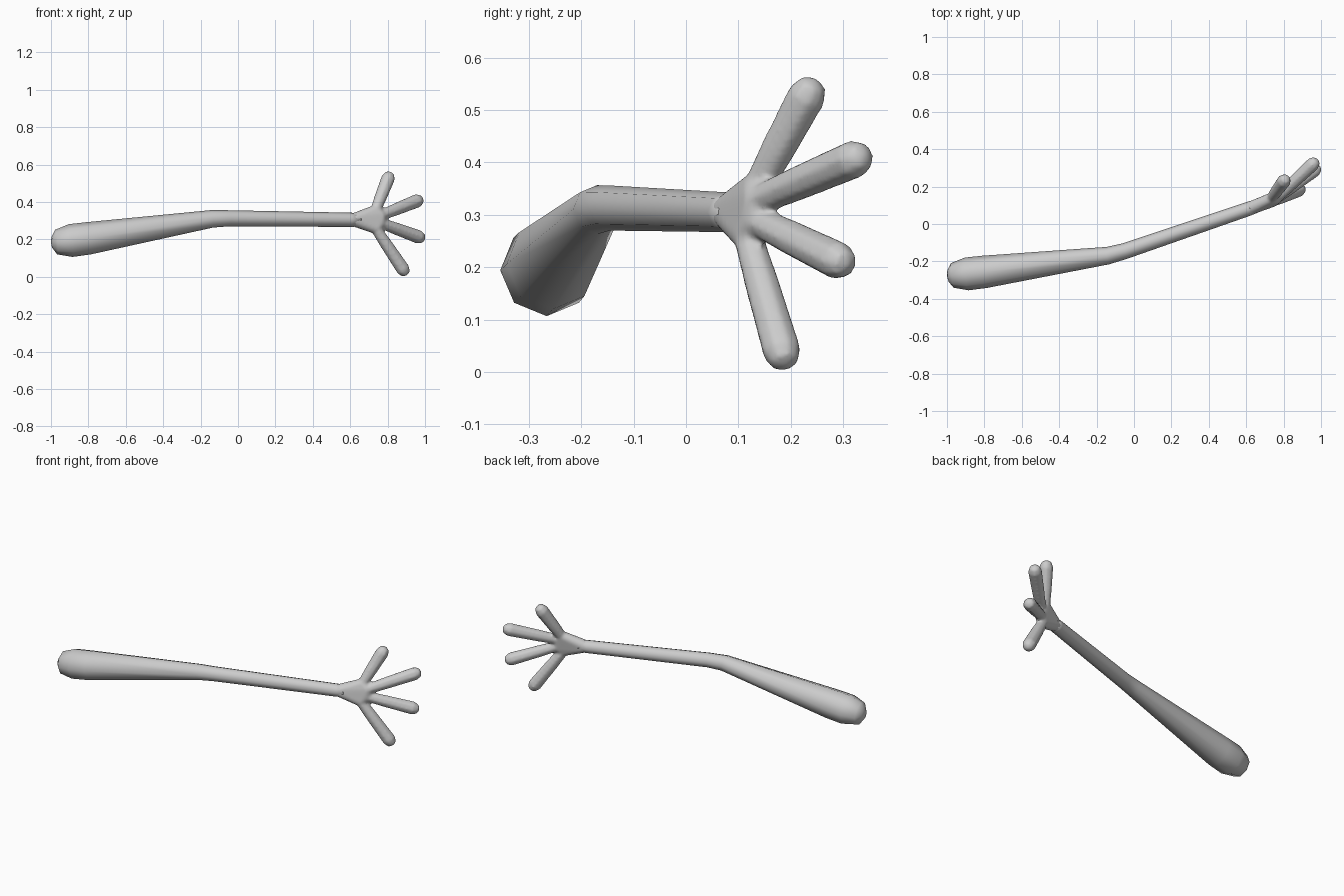
import bpy, bmesh, math
from mathutils import Vector, Matrix

if "Cube" in bpy.data.objects:
    bpy.data.objects.remove(bpy.data.objects["Cube"])

SIDES = 8


def tube(bm, stations):
    """Loft rings through (centre, radius); radius 0 makes a pole."""
    pts = [Vector(c) for c, r in stations]
    rings = []
    for i, (c, r) in enumerate(stations):
        if r == 0:
            rings.append([bm.verts.new(c)])
            continue
        d = (pts[min(i + 1, len(pts) - 1)] - pts[max(i - 1, 0)]).normalized()
        side = d.cross(Vector((0, 0, 1))).normalized()
        up = side.cross(d)
        rings.append([bm.verts.new(pts[i] + r * (math.cos(a) * up + math.sin(a) * side))
                      for a in (k * math.tau / SIDES for k in range(SIDES))])
    for a, b in zip(rings, rings[1:]):
        for k in range(SIDES):
            n = (k + 1) % SIDES
            quad = [a[k % len(a)], a[n % len(a)], b[n % len(b)], b[k % len(b)]]
            bm.faces.new(list(dict.fromkeys(quad)))
    for ring in (rings[0], rings[-1]):
        if len(ring) > 1:
            bm.faces.new(ring)


def finish(bm, name):
    bmesh.ops.recalc_face_normals(bm, faces=bm.faces)
    mesh = bpy.data.meshes.new(name)
    bm.to_mesh(mesh)
    bm.free()
    ob = bpy.data.objects.new(name, mesh)
    bpy.context.collection.objects.link(ob)
    for p in mesh.polygons:
        p.use_smooth = True
    return ob


# Upper arm and forearm: one tapering tube with a slight elbow bend
bm = bmesh.new()
tube(bm, [((-1.0, -.278, .185), 0),
          ((-.995, -.278, .186), .03),
          ((-.972, -.275, .186), .066),
          ((-.895, -.267, .194), .088),
          ((-.80, -.256, .206), .087),
          ((-.14, -.169, .310), .047),
          ((-.05, -.145, .313), .043),
          ((.60, .077, .305), .038),
          ((.65, .094, .305), .036)])
finish(bm, "arm")

# Hand: (base, tip centre) of the four fingers
fingers = [((.735, .138, .355), (.803, .231, .528)),
           ((.762, .138, .328), (.957, .321, .406)),
           ((.762, .136, .288), (.966, .289, .213)),
           ((.735, .118, .260), (.883, .183, .039))]

# Palm: convex hull around the wrist and the finger roots
bm = bmesh.new()
for c, r in [((.62, .084, .305), .037)] + [(b, .031) for b, t in fingers]:
    bmesh.ops.create_icosphere(bm, subdivisions=2, radius=r, matrix=Matrix.Translation(c))
hull = bmesh.ops.convex_hull(bm, input=bm.verts)
inner = {v for v in hull["geom_interior"] + hull["geom_unused"]
         if isinstance(v, bmesh.types.BMVert)}
bmesh.ops.delete(bm, geom=list(inner), context='VERTS')

# Fingers: rounded rods, slightly thicker at the tip
for base, tip in fingers:
    b, t = Vector(base), Vector(tip)
    d = (t - b).normalized()
    tube(bm, [(b, .029), (b.lerp(t, .4), .034), (t, .038),
              (t + d * .027, .027), (t + d * .039, 0)])

# Fuse palm and fingers into one soft skin
hand = finish(bm, "hand")
rm = hand.modifiers.new("fuse", 'REMESH')
rm.mode = 'VOXEL'
rm.voxel_size = .007
rm.use_smooth_shade = True
sm = hand.modifiers.new("soften", 'SMOOTH')
sm.factor = .5
sm.iterations = 6
